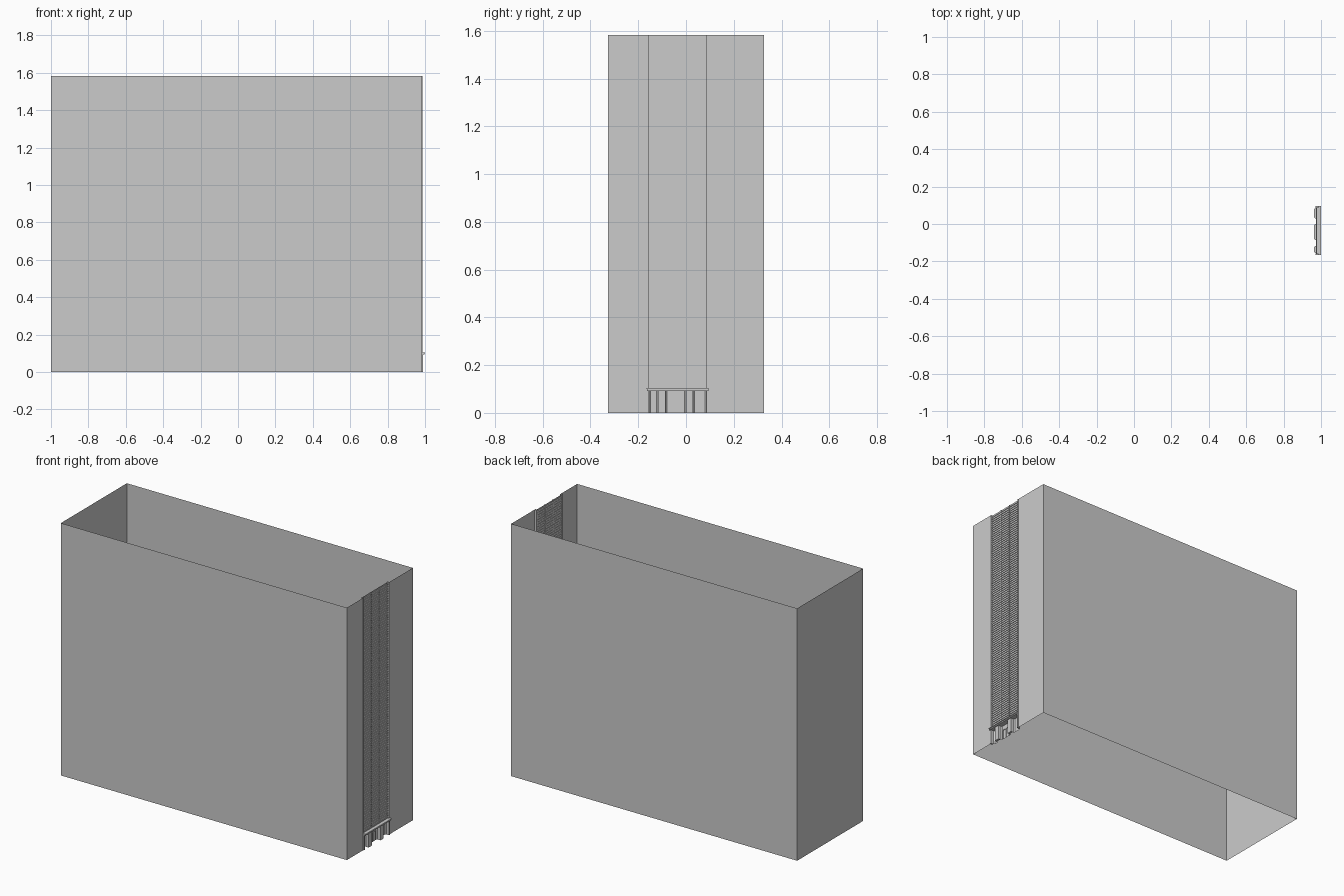
import bpy

if "Cube" in bpy.data.objects:
    bpy.data.objects.remove(bpy.data.objects["Cube"])

H = 1.582          # total height
YW = 0.327         # half depth of the block
Y0, Y1 = -0.165, 0.095   # facade opening
XF = 0.984         # street wall plane
XG = 0.975         # recessed glass plane
BASE = 0.104       # top of ground floor


def mesh_obj(name, verts, faces):
    me = bpy.data.meshes.new(name)
    me.from_pydata(verts, [], faces)
    ob = bpy.data.objects.new(name, me)
    bpy.context.collection.objects.link(ob)
    return ob


def box(name, x0, x1, y0, y1, z0, z1):
    v = [(x, y, z) for x in (x0, x1) for y in (y0, y1) for z in (z0, z1)]
    f = [(0, 1, 3, 2), (4, 6, 7, 5), (0, 4, 5, 1),
         (2, 3, 7, 6), (0, 2, 6, 4), (1, 5, 7, 3)]
    return mesh_obj(name, v, f)


def sheet(name, path, z0, z1):
    """Vertical single-sided wall following a plan path."""
    n = len(path)
    v = [(x, y, z0) for x, y in path] + [(x, y, z1) for x, y in path]
    return mesh_obj(name, v, [(i, i + 1, n + i + 1, n + i) for i in range(n - 1)])


# Open-topped block walls, wrapping round to both sides of the facade opening
sheet("block_walls", [(XG, Y1), (XF, Y1), (XF, YW), (XG, YW), (-1, YW), (-1, -YW),
                      (XG, -YW), (XF, -YW), (XF, Y0), (XG, Y0)], 0, H)

# Window bays: glass sheet plus repeated spandrel bands
floors = 100
pitch = (H - BASE) / floors
bays = [(-0.158, -0.076), (-0.074, 0.002), (0.004, 0.086)]
for i, (a, b) in enumerate(bays):
    sheet(f"glass_bay_{i}", [(XG, a), (XG, b)], BASE, H)
    band = box(f"spandrel_bands_{i}", XG - 0.002, XG + 0.004, a, b,
               BASE, BASE + pitch * 0.45)
    arr = band.modifiers.new("floors", 'ARRAY')
    arr.count = floors
    arr.use_relative_offset = False
    arr.use_constant_offset = True
    arr.constant_offset_displace = (0, 0, pitch)

# Slim mullions between bays and pilasters at the edges
for i, y in enumerate((-0.075, 0.003)):
    box(f"mullion_{i}", XG - 0.002, XG + 0.005, y - 0.001, y + 0.001, BASE, H)
for i, (a, b) in enumerate(((Y0, -0.158), (0.086, Y1))):
    box(f"pilaster_{i}", XG - 0.004, 0.986, a, b, 0, H)

# Ground floor piers
piers = [(Y0, -0.155), (-0.118, -0.085), (0.0, 0.03), (0.085, Y1)]
for i, (a, b) in enumerate(piers):
    box(f"ground_pier_{i}", XG, 0.989, a, b, 0, 0.092)

# Entrance recesses with splayed ends, each with a ceiling
for i, (a, b) in enumerate(((-0.155, -0.118), (-0.085, 0.0), (0.03, 0.085))):
    path = [(XF, a), (0.969, a), (0.963, a + 0.006),
            (0.963, b - 0.006), (0.969, b), (XF, b)]
    sheet(f"entrance_recess_{i}", path, 0, 0.092)
    mesh_obj(f"recess_ceiling_{i}", [(x, y, 0.092) for x, y in path],
             [tuple(range(6))])

# Centre door frame
for i, y in enumerate((-0.073, -0.043, -0.013)):
    box(f"door_jamb_{i}", 0.963, 0.967, y - 0.001, y + 0.001, 0, 0.06)
box("door_head", 0.963, 0.967, -0.074, -0.012, 0.06, 0.063)

# Canopy over the ground floor: fascia and thin cap
box("canopy", XG, 0.996, Y0 + 0.001, Y1 - 0.001, 0.092, 0.099)
box("canopy_cap", XG, 1.0, Y0, Y1, 0.099, BASE)
